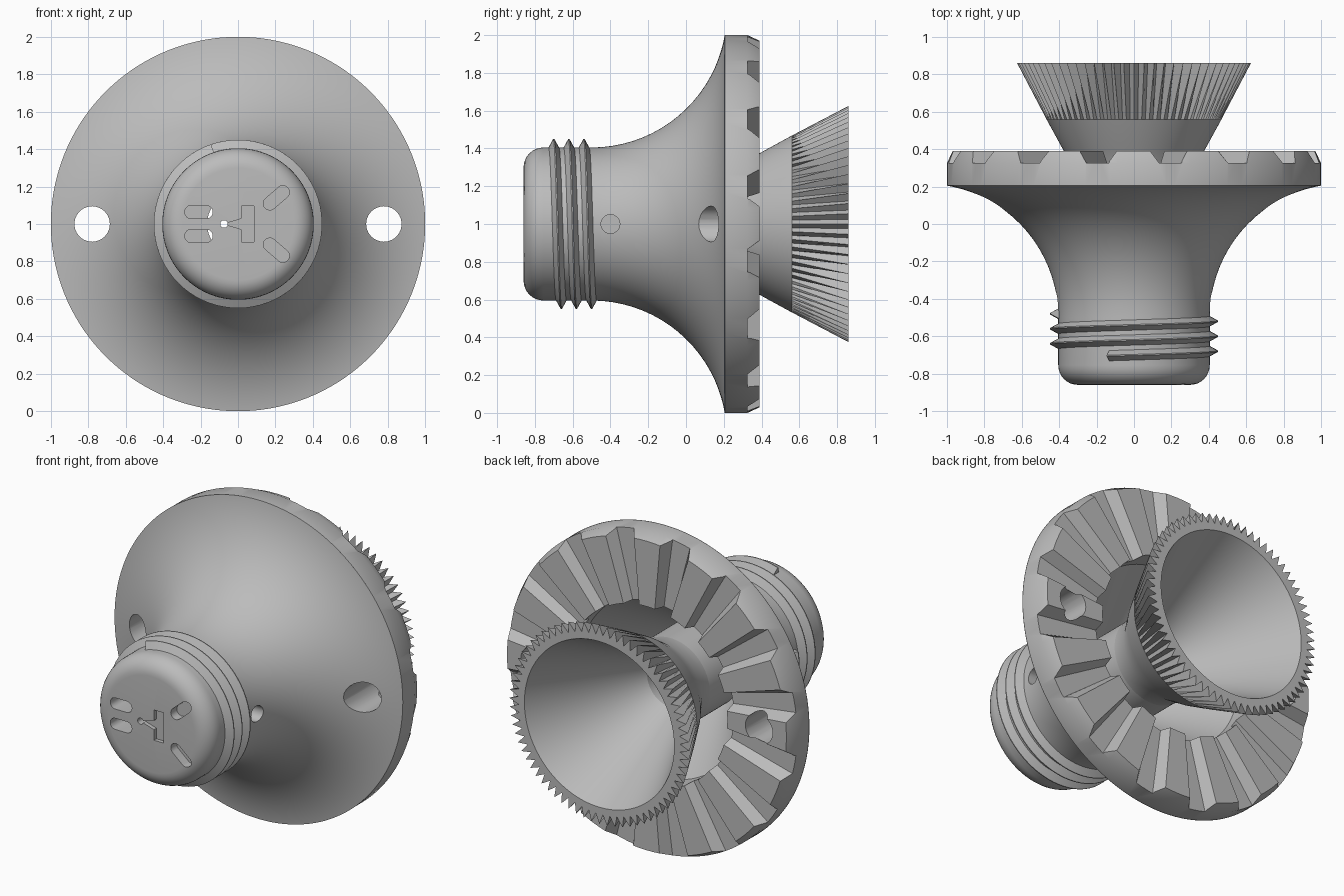
import bpy, bmesh
from math import sin, cos, pi, radians, sqrt

cube = bpy.data.objects.get("Cube")
if cube:
    bpy.data.objects.remove(cube, do_unlink=True)

grey = bpy.data.materials.new("plain grey")
grey.use_nodes = True
grey.diffuse_color = (0.5, 0.5, 0.5, 1)
grey.node_tree.nodes["Principled BSDF"].inputs["Base Color"].default_value = (0.5, 0.5, 0.5, 1)


def polar(r, a, y):
    """Point around the main axis, with the angle measured from the top towards +x."""
    return (r * sin(a), y, 1 + r * cos(a))


def finish(bm, name):
    bmesh.ops.recalc_face_normals(bm, faces=bm.faces[:])
    me = bpy.data.meshes.new(name)
    bm.to_mesh(me)
    bm.free()
    me.materials.append(grey)
    ob = bpy.data.objects.new(name, me)
    bpy.context.collection.objects.link(ob)
    return ob


def loft(name, rings, closed=True):
    """Skin rings of equal length; cap the ends when the loft is open."""
    bm = bmesh.new()
    rows = [[bm.verts.new(p) for p in ring] for ring in rings]
    n = len(rows[0])
    for i in range(len(rows) if closed else len(rows) - 1):
        a, b = rows[i], rows[(i + 1) % len(rows)]
        for j in range(n):
            bm.faces.new((a[j], a[(j + 1) % n], b[(j + 1) % n], b[j]))
    if not closed:
        bm.faces.new(rows[0])
        bm.faces.new(rows[-1])
    bmesh.ops.remove_doubles(bm, verts=bm.verts, dist=1e-5)
    return finish(bm, name)


def prism(outline, y0, y1):
    return loft("cutter", [[(x, y, z) for x, z in outline] for y in (y0, y1)], False)


def capsule(x0, z0, x1, z1, r):
    """Outline of a round-ended slot."""
    d = sqrt((x1 - x0) ** 2 + (z1 - z0) ** 2) or 1
    ux, uz = ((x1 - x0) / d, (z1 - z0) / d) if (x0, z0) != (x1, z1) else (1, 0)
    pts = []
    for cx, cz, start in ((x1, z1, -pi / 2), (x0, z0, pi / 2)):
        for k in range(13):
            t = start + pi * k / 12
            c, s = r * cos(t), r * sin(t)
            pts.append((cx + c * ux - s * uz, cz + c * uz + s * ux))
    return pts if d != 1 else pts[:12] + pts[13:25]


def cut(target, cutter):
    cutter.hide_render = True
    mod = target.modifiers.new("cut", 'BOOLEAN')
    mod.operation, mod.solver, mod.object = 'DIFFERENCE', 'EXACT', cutter
    bpy.context.view_layer.objects.active = target
    bpy.ops.object.modifier_apply(modifier=mod.name)
    bpy.data.objects.remove(cutter, do_unlink=True)


def smooth(ob, angle=30):
    bpy.ops.object.select_all(action='DESELECT')
    ob.select_set(True)
    bpy.context.view_layer.objects.active = ob
    bpy.ops.object.shade_smooth_by_angle(angle=radians(angle))


# Flared body: rounded nose, trumpet flare, rim, rear cavity, hub and bore
SEG = 144
profile = [(0.165, -0.78), (0.0, -0.78), (0.0, -0.86)]
profile += [(0.3 + 0.105 * sin(t), -0.755 - 0.105 * cos(t))
            for t in [pi / 2 * k / 8 for k in range(9)]]
for k in range(21):
    y = -0.5 + 0.705 * sin(pi / 2 * k / 20)
    profile.append((1.12 - sqrt(0.715 ** 2 - (y + 0.5) ** 2), y))
profile += [(1.0, 0.206), (1.0, 0.325), (0.97, 0.39), (0.56, 0.39), (0.56, 0.25),
            (0.27, -0.15), (0.27, 0.15), (0.165, 0.15)]
bm = bmesh.new()
rows = [[bm.verts.new(polar(r, 2 * pi * j / SEG, y)) for r, y in profile] for j in range(SEG)]
m = len(profile)
for j in range(SEG):
    a, b = rows[j], rows[(j + 1) % SEG]
    for i in range(m):
        bm.faces.new((a[i], a[(i + 1) % m], b[(i + 1) % m], b[i]))
bmesh.ops.remove_doubles(bm, verts=bm.verts, dist=1e-5)
bmesh.ops.dissolve_degenerate(bm, edges=bm.edges, dist=1e-6)
body = finish(bm, "flared_body")

# Radial slots on the rear face of the rim
for k in range(16):
    mid = radians(11.25 + 22.5 * k)
    wide, narrow = radians(6.2), radians(3.5)
    section = [(-wide, 0.4), (wide, 0.4), (narrow, 0.325), (-narrow, 0.325)]
    cut(body, loft("cutter", [[polar(r, mid + da, y) for da, y in section]
                              for r in (0.5, 1.1)], False))

# Mounting holes and small side holes
for s in (-1, 1):
    cut(body, prism(capsule(s * 0.78, 1, s * 0.78, 1, 0.095), -0.3, 0.6))
    circle = capsule(-0.4, 1, -0.4, 1, 0.05)
    cut(body, loft("cutter", [[(s * x, y, z) for y, z in circle] for x in (0.3, 0.6)], False))

# Front slots, pinhole and shallow horn-shaped recess
for s in (-1, 1):
    cut(body, prism(capsule(-0.25, 1 + s * 0.064, -0.17, 1 + s * 0.064, 0.035), -0.9, -0.7))
    cut(body, prism(capsule(0.17, 1 + s * 0.11, 0.24, 1 + s * 0.17, 0.035), -0.9, -0.8))
cut(body, prism(capsule(-0.075, 1, -0.075, 1, 0.02), -0.9, -0.7))
cut(body, prism([(0.018, 0.905), (0.086, 0.905), (0.086, 1.095), (0.018, 1.095)], -0.9, -0.835))
cut(body, prism([(-0.075, 1), (0.03, 0.968), (0.03, 1.032)], -0.9, -0.835))
smooth(body)

# Funnel with a knurled outer mouth: every other column is a groove
TEETH = 72
rings = []
for y, crest, groove in ((0.15, 0.165, 0.165), (0.86, 0.52, 0.52), (0.86, 0.625, 0.562),
                         (0.56, 0.468, 0.468), (0.39, 0.375, 0.375), (0.25, 0.285, 0.285),
                         (0.15, 0.27, 0.27)):
    rings.append([polar(groove if j % 2 else crest, pi * j / TEETH, y)
                  for j in range(2 * TEETH)])
smooth(loft("knurled_funnel", rings), 25)

# Helical thread around the nose
thread = []
start, end, steps = -19, 998, 200
for k in range(steps + 1):
    deg = start + (end - start) * k / steps
    y = -0.7 + 0.08 * deg / 360
    a = radians(deg)
    thread.append([polar(0.39, a, y - 0.036), polar(0.45, a, y - 0.003),
                   polar(0.45, a, y + 0.003), polar(0.39, a, y + 0.036)])
smooth(loft("screw_thread", thread, False))
